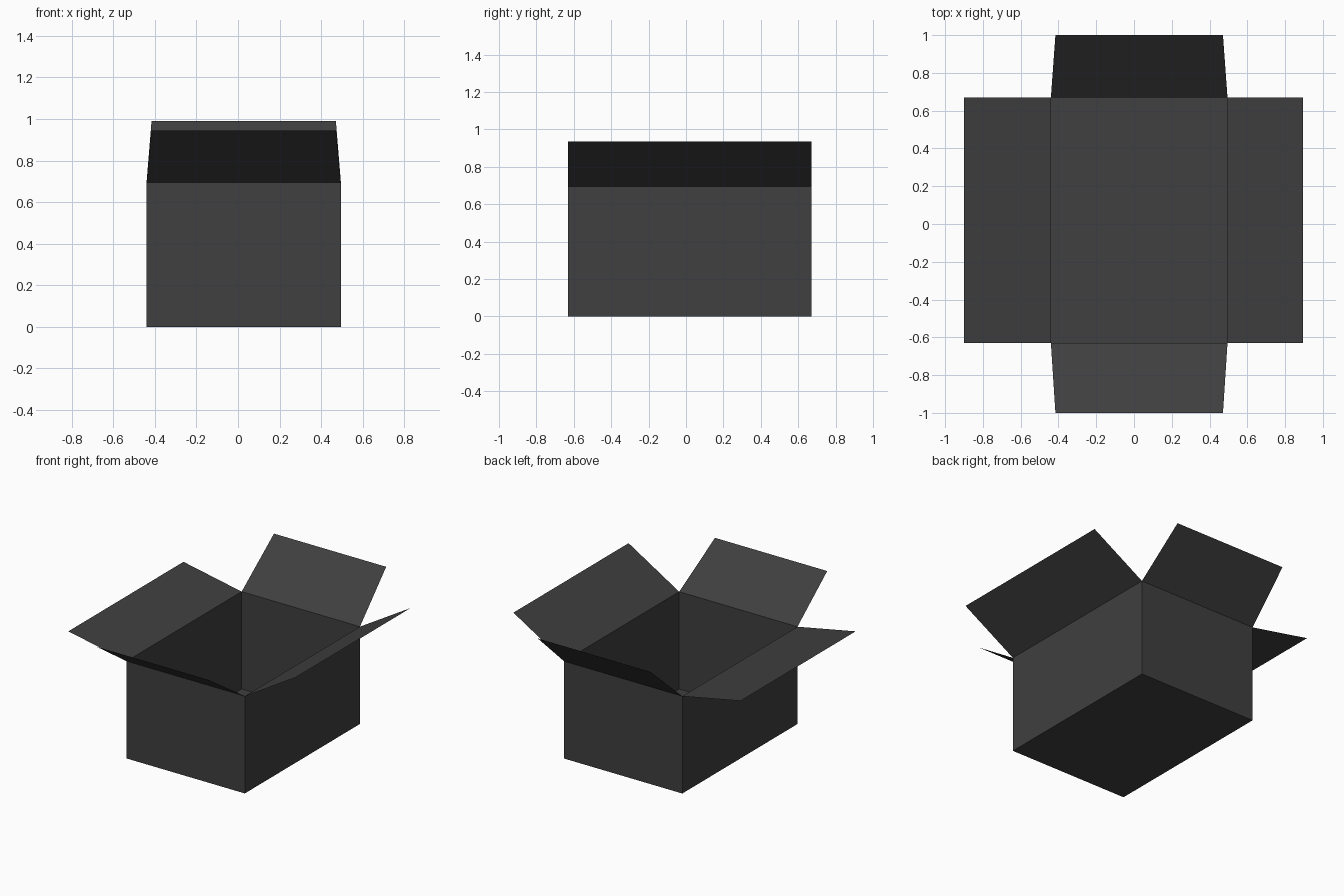
import bpy
import bmesh

default = bpy.data.objects.get("Cube")
if default:
    bpy.data.objects.remove(default, do_unlink=True)

# Box extents
X0, X1 = -0.44, 0.495
Y0, Y1 = -0.63, 0.67
RIM = 0.695
TAPER = 0.024

# Dark card colour
card = bpy.data.materials.new("dark_grey_card")
card.use_nodes = True
colour = (0.05, 0.05, 0.05, 1)
card.diffuse_color = colour
shader = card.node_tree.nodes["Principled BSDF"]
shader.inputs["Base Color"].default_value = colour
shader.inputs["Roughness"].default_value = 0.9


def add_object(name, bm):
    mesh = bpy.data.meshes.new(name)
    bm.to_mesh(mesh)
    bm.free()
    mesh.materials.append(card)
    obj = bpy.data.objects.new(name, mesh)
    bpy.context.collection.objects.link(obj)
    return obj


# Open carton: a cube without its top face
bm = bmesh.new()
bmesh.ops.create_cube(bm, size=1)
for v in bm.verts:
    v.co.x = X1 if v.co.x > 0 else X0
    v.co.y = Y1 if v.co.y > 0 else Y0
    v.co.z = RIM if v.co.z > 0 else 0
lid = [f for f in bm.faces if f.normal.z > 0.5]
bmesh.ops.delete(bm, geom=lid, context='FACES_ONLY')
add_object("carton_body", bm)


def add_flap(name, hinge_a, hinge_b, tip_a, tip_b, tip_z):
    """Single card sheet from a rim edge up to its free edge."""
    bm = bmesh.new()
    corners = [(*hinge_a, RIM), (*hinge_b, RIM), (*tip_b, tip_z), (*tip_a, tip_z)]
    face = bm.faces.new([bm.verts.new(c) for c in corners])
    face.normal_update()
    if face.normal.z > 0:
        face.normal_flip()
    add_object(name, bm)


# Tapered end flaps
for name, y, tip_y, tip_z in (("front_flap", Y0, -1, 0.945),
                              ("back_flap", Y1, 1, 0.99)):
    add_flap(name, (X0, y), (X1, y),
             (X0 + TAPER, tip_y), (X1 - TAPER, tip_y), tip_z)

# Straight side flaps
for name, x, tip_x, tip_z in (("right_flap", X0, -0.9, 0.785),
                              ("left_flap", X1, 0.895, 0.935)):
    add_flap(name, (x, Y0), (x, Y1), (tip_x, Y0), (tip_x, Y1), tip_z)
